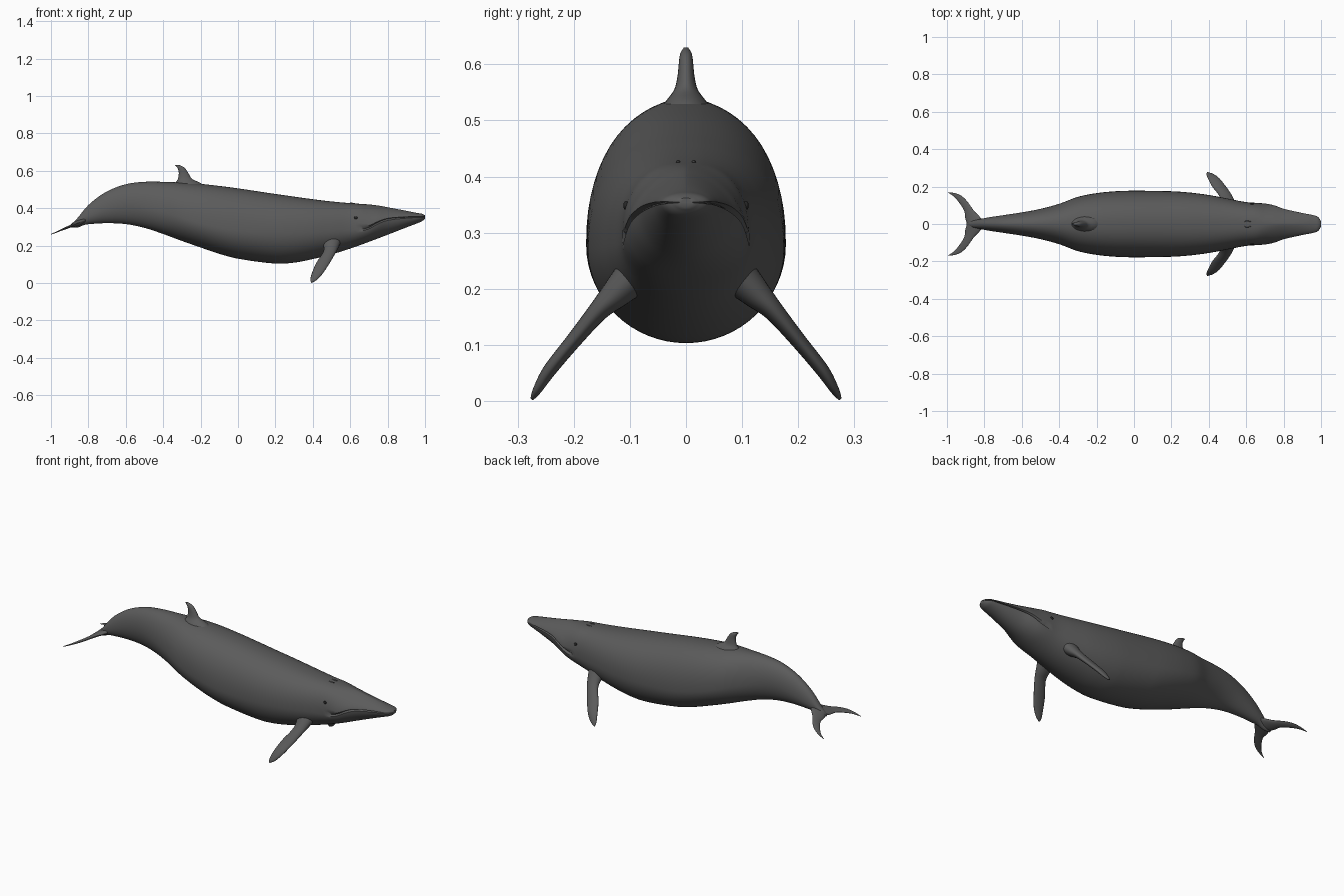
import bpy, bmesh, math
from mathutils import Vector

if "Cube" in bpy.data.objects:
    bpy.data.objects.remove(bpy.data.objects["Cube"])


def material(name, value):
    m = bpy.data.materials.new(name)
    m.diffuse_color = (value, value, value, 1)
    m.use_nodes = True
    m.node_tree.nodes["Principled BSDF"].inputs["Base Color"].default_value = m.diffuse_color
    return m


SKIN = material("slate grey", 0.105)
DARK = material("near black", 0.02)


def curve(table, x):
    """Smoothly interpolate rows (key, values...) at key x."""
    i = 0
    while i < len(table) - 2 and x > table[i + 1][0]:
        i += 1
    a, b = table[i], table[i + 1]
    p, q = table[max(i - 1, 0)], table[min(i + 2, len(table) - 1)]
    h = b[0] - a[0]
    t = min(max((x - a[0]) / h, 0), 1)
    out = []
    for k in range(1, len(a)):
        m0 = (b[k] - p[k]) / (b[0] - p[0]) * h
        m1 = (q[k] - a[k]) / (q[0] - a[0]) * h
        out.append((2*t**3 - 3*t*t + 1) * a[k] + (t**3 - 2*t*t + t) * m0
                   + (3*t*t - 2*t**3) * b[k] + (t**3 - t*t) * m1)
    return out


def finish(name, bm, mat):
    bmesh.ops.recalc_face_normals(bm, faces=bm.faces)
    me = bpy.data.meshes.new(name)
    bm.to_mesh(me)
    bm.free()
    me.materials.append(mat)
    ob = bpy.data.objects.new(name, me)
    bpy.context.collection.objects.link(ob)
    bpy.ops.object.select_all(action='DESELECT')
    ob.select_set(True)
    bpy.context.view_layer.objects.active = ob
    bpy.ops.object.shade_smooth_by_angle(angle=math.radians(50))
    return ob


def loft(name, rings, mat=SKIN):
    bm = bmesh.new()
    loops = [[bm.verts.new(p) for p in r] for r in rings]
    n = len(rings[0])
    for a, b in zip(loops, loops[1:]):
        for i in range(n):
            j = (i + 1) % n
            bm.faces.new((a[i], a[j], b[j], b[i]))
    bm.faces.new(loops[0])
    bm.faces.new(loops[-1])
    return finish(name, bm, mat)


def blade_ring(centre, chord, thick, n=24):
    """Lens-shaped section; chord and thick are half-extent vectors."""
    c, u, v = Vector(centre), Vector(chord), Vector(thick)
    return [c + u * math.cos(2*math.pi*i/n) + v * math.sin(2*math.pi*i/n)
            for i in range(n)]


# Body outline: x, top, bottom, half width
OUTLINE = [
    (-.895, .312, .297, .008), (-.86, .345, .296, .018), (-.82, .395, .311, .027),
    (-.78, .435, .316, .035), (-.7, .49, .32, .047), (-.6, .528, .315, .062),
    (-.5, .541, .295, .081), (-.4, .541, .262, .108), (-.3, .537, .225, .145),
    (-.2, .53, .19, .165), (-.1, .519, .156, .175), (0, .506, .13, .178),
    (.2, .476, .104, .175), (.3, .462, .109, .168), (.4, .448, .128, .155),
    (.5, .436, .153, .136), (.6, .427, .184, .117), (.7, .42, .22, .11),
    (.75, .414, .239, .1), (.8, .405, .258, .082), (.9, .386, .297, .059),
    (.96, .374, .32, .047), (.985, .37, .331, .037), (1.0, .362, .345, .014)]

# Widest level, which becomes the mouth line on the head: x, z, top roundness
LEVEL = [
    (-.9, .305, 2), (-.82, .35, 2), (-.6, .42, 2), (-.4, .38, 2.1),
    (-.2, .32, 2.25), (0, .28, 2.25), (.3, .27, 2.25), (.55, .28, 2.4),
    (.64, .284, 2.4), (.7, .297, 1.9), (.75, .325, 1.6), (.8, .343, 1.5),
    (.9, .352, 1.6), (1.0, .354, 2)]


def body_point(x, a):
    top, bot, w = curve(OUTLINE, x)
    mid, power = curve(LEVEL, x)
    c, s = math.cos(a), math.sin(a)
    e = 2 / (power if s > 0 else 2)
    h = top - mid if s > 0 else mid - bot
    return Vector((x, math.copysign(w * abs(c)**e, c),
                   mid + math.copysign(h * abs(s)**e, s)))


N = 64
xs = [-.895 + 1.865 * i / 120 for i in range(121)]
xs += [.976, .982, .988, .992, .996, 1.0]
rings = []
for x in xs:
    ring = [body_point(x, 2 * math.pi * i / N) for i in range(N)]
    if x > .655:  # mouth groove
        half = curve(OUTLINE, x)[2]
        for i in (0, N // 2):
            ring[i].y -= math.copysign(min(.012, .25 * half), ring[i].y)
    rings.append(ring)
loft("body", rings)

# Dorsal fin: z, trailing x, leading x, half thickness
DORSAL = [(.50, -.36, -.17, .06), (.52, -.347, -.182, .047), (.537, -.334, -.205, .034),
          (.555, -.322, -.243, .021), (.58, -.317, -.261, .015),
          (.6, -.318, -.273, .013), (.62, -.327, -.29, .01), (.63, -.337, -.312, .004)]
rings = []
for i in range(27):
    z = .50 + .13 * i / 26
    xt, xl, th = curve(DORSAL, z)
    rings.append(blade_ring(((xt + xl) / 2, 0, z), ((xl - xt) / 2, 0, 0), (0, th, 0)))
loft("dorsal_fin", rings)

# Flippers: step, x, y, z, half chord, half thickness
FLIPPER = [(0, .5, .095, .22, .05, .035), (1, .497, .128, .187, .038, .026),
           (2, .486, .158, .158, .034, .018), (3, .455, .2, .108, .036, .014),
           (4, .426, .243, .055, .03, .012), (5, .406, .265, .02, .019, .008),
           (6, .394, .275, .003, .004, .003)]
for side, name in ((1, "left_flipper"), (-1, "right_flipper")):
    rings = []
    for i in range(37):
        x, y, z, c, t = curve(FLIPPER, i / 6)
        rings.append(blade_ring((x, side * y, z), (c, 0, 0),
                                (0, side * t * .81, t * .59)))
    loft(name, rings)

# Tail flukes: y, leading x, trailing x, half thickness
FLUKE = [(0, -.8, -.892, .016), (.03, -.817, -.902, .012), (.07, -.855, -.908, .008),
         (.12, -.891, -.939, .006), (.15, -.922, -.967, .004),
         (.163, -.95, -.987, .003), (.169, -.978, -.999, .002)]
rings = []
for i in range(-30, 31):
    y = .169 * math.sin(math.pi / 2 * i / 30)
    xl, xt, th = curve(FLUKE, abs(y))
    x, c = (xl + xt) / 2, (xl - xt) / 2
    rings.append(blade_ring((x, y, .26 + .42 * (x + 1)), (c, 0, .42 * c),
                            (-.39 * th, 0, .92 * th)))
loft("tail_flukes", rings)


def bead(name, centre, scale, mat):
    bm = bmesh.new()
    bmesh.ops.create_uvsphere(bm, u_segments=16, v_segments=10, radius=1)
    for v in bm.verts:
        v.co = Vector(centre) + v.co * Vector(scale)
    finish(name, bm, mat)


# Eyes and blowholes set into the skin
for side, word in ((1, "left"), (-1, "right")):
    a = min((math.pi / 2 * k / 200 for k in range(201)),
            key=lambda t: abs(body_point(.63, t).z - .348))
    p = body_point(.63, a)
    bead(word + "_eye", (p.x, side * p.y, p.z), (.009, .005, .008), DARK)
    p = body_point(.605, math.pi / 2 - .07)
    bead(word + "_blowhole", (p.x, side * .014, p.z), (.02, .004, .003), SKIN)
